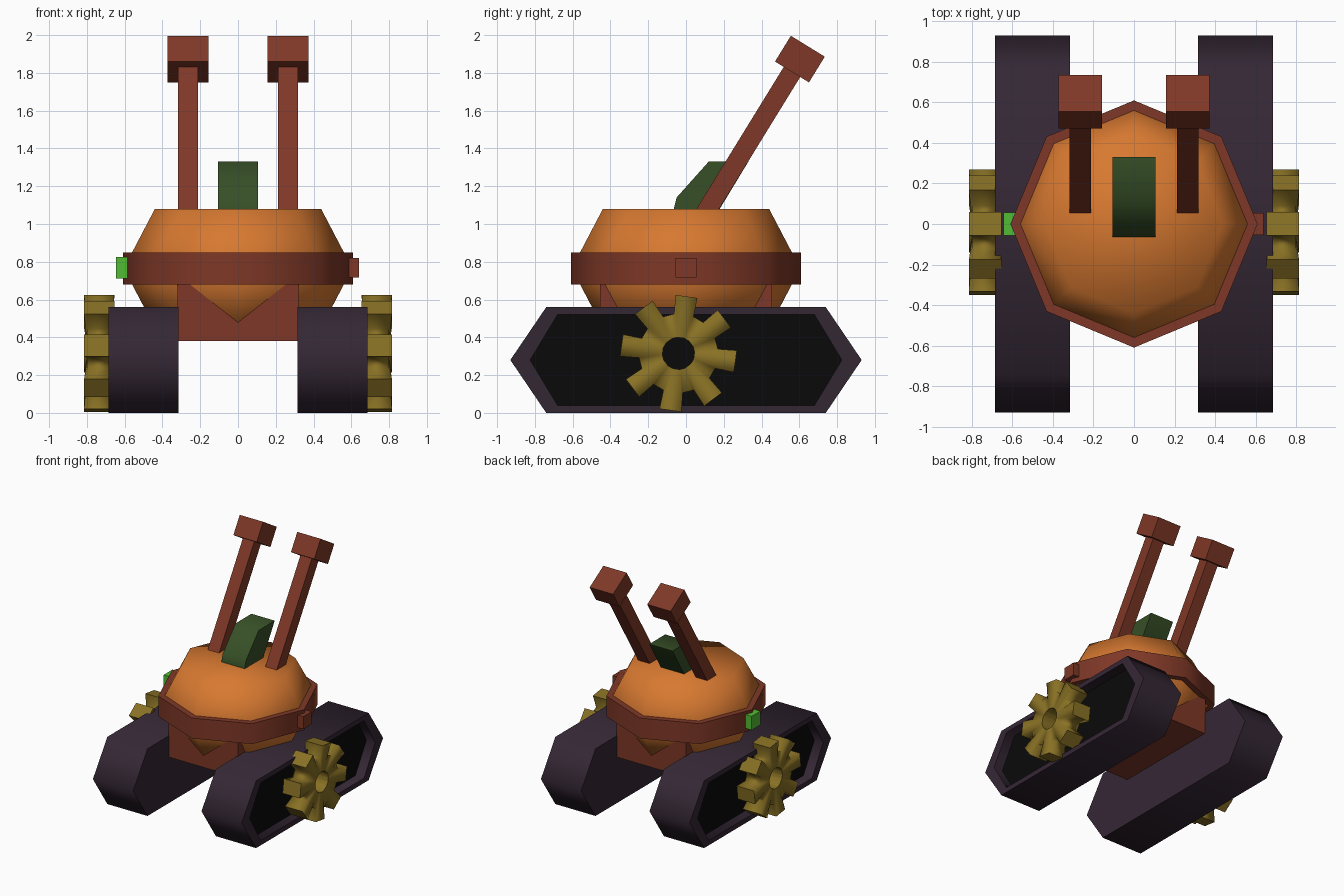
import bpy, bmesh, math
from mathutils import Matrix, Vector

if "Cube" in bpy.data.objects:
    bpy.data.objects.remove(bpy.data.objects["Cube"])


def material(name, rgb):
    m = bpy.data.materials.new(name)
    m.diffuse_color = (*rgb, 1)
    m.use_nodes = True
    m.node_tree.nodes["Principled BSDF"].inputs["Base Color"].default_value = m.diffuse_color
    return m


ORANGE = material("orange", (0.68, 0.19, 0.03))
RUST = material("rust_brown", (0.21, 0.039, 0.02))
TREAD = material("dark_purple", (0.034, 0.02, 0.034))
BLACK = material("black", (0.003, 0.003, 0.003))
GOLD = material("old_gold", (0.25, 0.165, 0.018))
GREEN = material("dark_green", (0.038, 0.08, 0.02))
LIME = material("lime_green", (0.085, 0.5, 0.035))


def loft(name, rings, mats, closed=False):
    """Skin a list of equal-length point rings; cap the ends or close the loop.
    With two materials, the last cap gets the second one."""
    bm = bmesh.new()
    loops = [[bm.verts.new(p) for p in ring] for ring in rings]
    pairs = list(zip(loops, loops[1:]))
    if closed:
        pairs.append((loops[-1], loops[0]))
    for a, b in pairs:
        for i in range(len(a)):
            j = (i + 1) % len(a)
            bm.faces.new((a[i], a[j], b[j], b[i]))
    if not closed:
        bm.faces.new(loops[0])
        bm.faces.new(loops[-1]).material_index = len(mats) - 1
    bmesh.ops.recalc_face_normals(bm, faces=bm.faces)
    mesh = bpy.data.meshes.new(name)
    bm.to_mesh(mesh)
    bm.free()
    for m in mats:
        mesh.materials.append(m)
    ob = bpy.data.objects.new(name, mesh)
    bpy.context.collection.objects.link(ob)
    return ob


def octagon(r, z):
    return [(r * math.cos(i * math.pi / 4), r * math.sin(i * math.pi / 4), z) for i in range(8)]


def at_x(x, yz):
    return [(x, y, z) for y, z in yz]


def box(name, center, size, mat, tilt=0):
    turn = Matrix.Rotation(tilt, 3, 'X')
    sx, sy, sz = (s / 2 for s in size)
    rings = [[Vector(center) + turn @ Vector((x, y, z))
              for x, y in ((-sx, -sy), (sx, -sy), (sx, sy), (-sx, sy))] for z in (-sz, sz)]
    return loft(name, rings, [mat])


# Octagonal body and the band around its waist
loft("body", [octagon(0.44, 0.45), octagon(0.605, 0.765), octagon(0.44, 1.08)], [ORANGE])
loft("waist_band", [octagon(0.61, 0.68), octagon(0.61, 0.85),
                    octagon(0.50, 0.85), octagon(0.50, 0.68)], [RUST], closed=True)

# Chassis block between the treads
box("chassis", (0, 0, 0.54), (0.64, 0.91, 0.32), RUST)

# Side knobs
box("right_knob", (0.605, 0, 0.768), (0.07, 0.11, 0.105), RUST)
box("left_knob", (-0.61, 0, 0.768), (0.07, 0.115, 0.115), LIME)

# Slanted hatch on top
hatch = [(-0.065, 1.0), (-0.065, 1.08), (-0.05, 1.14), (0.12, 1.33), (0.33, 1.33), (0.13, 1.0)]
loft("hatch", [at_x(-0.107, hatch), at_x(0.107, hatch)], [GREEN])

# Tread outline, and the outline of the recess in its outer face
tread = [(-0.93, 0.28), (-0.74, 0.0), (0.74, 0.0), (0.93, 0.28), (0.74, 0.56), (-0.74, 0.56)]
recess = [(-0.825, 0.28), (-0.68, 0.04), (0.68, 0.04), (0.825, 0.28), (0.68, 0.52), (-0.68, 0.52)]


def gear_rings(s):
    """Eight-tooth gear with a round hole; the teeth flare at the tips."""
    cy, cz, inner, outer, hole_in, hole_out = -0.04, 0.315, [], [], [], []
    for k in range(8):
        mid = math.radians(82) + k * math.pi / 4
        for off, r, x0, x1 in ((-0.25, 0.21, 0.665, 0.80), (-0.19, 0.31, 0.655, 0.815),
                               (0.19, 0.31, 0.655, 0.815), (0.25, 0.21, 0.665, 0.80)):
            c, d = math.cos(mid + off), math.sin(mid + off)
            inner.append((s * x0, cy + r * c, cz + r * d))
            outer.append((s * x1, cy + r * c, cz + r * d))
            hole_in.append((s * 0.665, cy + 0.085 * c, cz + 0.085 * d))
            hole_out.append((s * 0.80, cy + 0.085 * c, cz + 0.085 * d))
    return [inner, outer, hole_out, hole_in]


# Mirrored parts: treads, gears, arms with block ends
tilt = math.radians(-31.6)
axis = Vector((0, math.sin(-tilt), math.cos(tilt)))
for s, side in ((-1, "left"), (1, "right")):
    loft(side + "_tread", [at_x(s * 0.315, tread), at_x(s * 0.685, tread),
                           at_x(s * 0.685, recess), at_x(s * 0.605, recess)], [TREAD, BLACK])
    loft(side + "_gear", gear_rings(s), [GOLD], closed=True)
    tip = Vector((s * 0.265, 0.603, 1.873))
    box(side + "_arm_end", tip, (0.215, 0.211, 0.16), RUST, tilt)
    box(side + "_arm", tip - axis * 0.51, (0.105, 0.102, 1.02), RUST, tilt)

# Smooth shading that keeps square edges sharp
for ob in bpy.context.collection.objects:
    ob.select_set(True)
    bpy.context.view_layer.objects.active = ob
bpy.ops.object.shade_smooth_by_angle(angle=math.radians(75))
